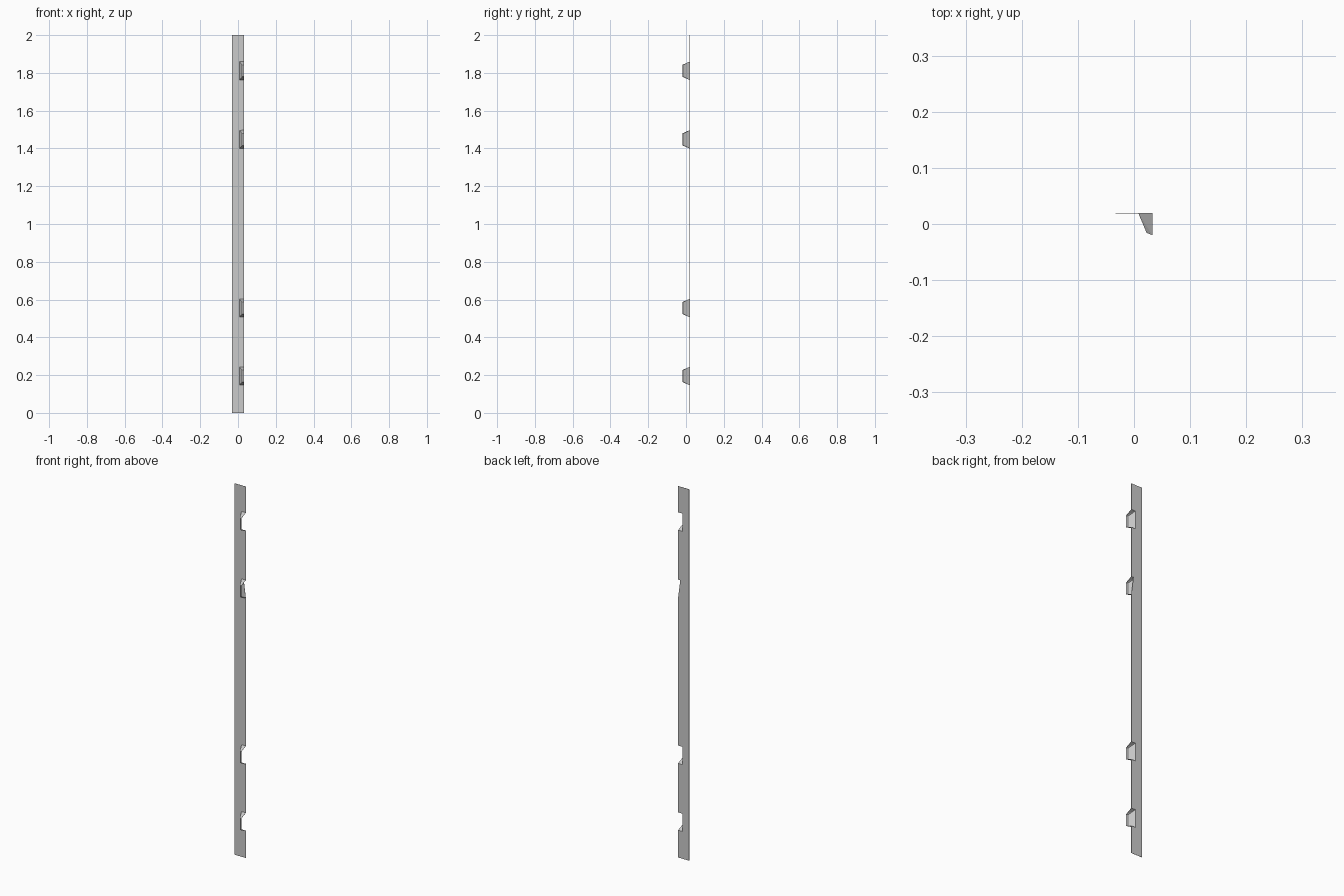
import bpy, bmesh

if "Cube" in bpy.data.objects:
    bpy.data.objects.remove(bpy.data.objects["Cube"])

HALF_W, BACK, HEIGHT = 0.033, 0.02, 2.0
HOLE_X = 0.008                       # inner edge of each notch
TABS = [0.195, 0.555, 1.448, 1.811]  # tab centre heights
BASE, TIP = 0.048, 0.031             # half heights of a tab at root and tip
THICK = 0.001


def make_sheet(name, faces):
    """Thin folded sheet from point loops, thickened towards the front."""
    bm = bmesh.new()
    for pts in faces:
        bm.faces.new([bm.verts.new(p) for p in pts])
    bmesh.ops.remove_doubles(bm, verts=bm.verts, dist=1e-5)
    me = bpy.data.meshes.new(name)
    bm.to_mesh(me)
    bm.free()
    ob = bpy.data.objects.new(name, me)
    bpy.context.collection.objects.link(ob)
    mod = ob.modifiers.new("thickness", 'SOLIDIFY')
    mod.thickness = THICK
    mod.offset = 1
    return ob


def flat(x0, x1, z0, z1):
    return [(x0, BACK, z0), (x1, BACK, z0), (x1, BACK, z1), (x0, BACK, z1)]


faces = []
# flat strip, with notches along the right edge
levels = [0.0] + [z for c in TABS for z in (c - BASE, c + BASE)] + [HEIGHT]
for i in range(len(levels) - 1):
    z0, z1 = levels[i], levels[i + 1]
    faces.append(flat(-HALF_W, HOLE_X, z0, z1))
    if i % 2 == 0:
        faces.append(flat(HOLE_X, HALF_W, z0, z1))

# pressed-out tabs, open at the right and at the back
for c in TABS:
    lo, hi = c - BASE, c + BASE
    b0, b1 = (HOLE_X, BACK, lo), (HOLE_X, BACK, hi)
    r0, r1 = (HALF_W, BACK, lo), (HALF_W, BACK, hi)
    m0, m1 = (0.023, -0.015, c - TIP), (0.023, -0.015, c + TIP)
    t0, t1 = (HALF_W, -0.019, c - TIP), (HALF_W, -0.019, c + TIP)
    faces += [[b0, m0, m1, b1],      # slanted side
              [m0, t0, t1, m1],      # front
              [b0, r0, t0], [b0, t0, m0],   # lower end
              [b1, t1, r1], [b1, m1, t1]]   # upper end
make_sheet("strip_with_tabs", faces)

# partial web closing the back of the third tab
c = TABS[2]
make_sheet("notch_web", [[(HOLE_X, BACK, c - BASE), (HALF_W, BACK, c - BASE),
                          (0.02, BACK, c + BASE), (HOLE_X, BACK, c + BASE)]])
